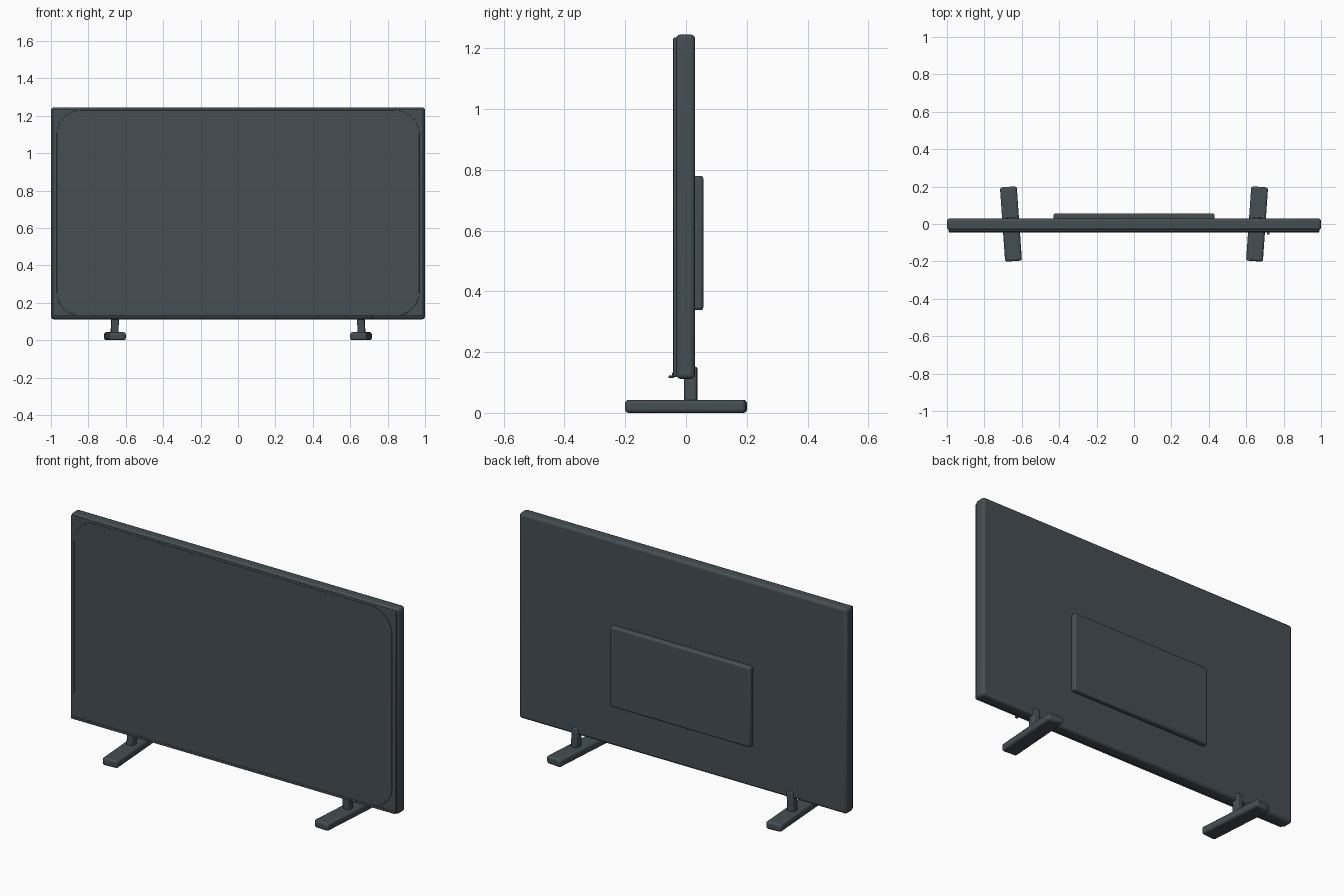
import bpy, math

if "Cube" in bpy.data.objects:
    bpy.data.objects.remove(bpy.data.objects["Cube"])

mat = bpy.data.materials.new("dark_slate")
mat.diffuse_color = (0.06, 0.077, 0.087, 1)
mat.use_nodes = True
mat.node_tree.nodes["Principled BSDF"].inputs["Base Color"].default_value = mat.diffuse_color


def finish(ob, bevel, segments=3):
    """Rounded edges, smooth shading and colour."""
    ob.data.materials.append(mat)
    if bevel:
        m = ob.modifiers.new("round", 'BEVEL')
        m.width = bevel
        m.segments = segments
        m.limit_method = 'ANGLE'
    bpy.ops.object.shade_smooth_by_angle(angle=math.radians(35))


def box(name, lo, hi, bevel=0.01, rot=(0, 0, 0)):
    """Box between two corners, turned about its centre."""
    mid = [(a + b) / 2 for a, b in zip(lo, hi)]
    bpy.ops.mesh.primitive_cube_add(size=1, location=mid)
    ob = bpy.context.object
    ob.name = name
    ob.scale = [b - a for a, b in zip(lo, hi)]
    bpy.ops.object.transform_apply(location=False, rotation=False, scale=True)
    ob.rotation_euler = rot
    finish(ob, bevel)
    return ob


def rounded_plate(name, w, h, r, y0, y1, zc, bevel):
    """Upright plate with rounded corners, facing -y."""
    pts = []
    for i, (sx, sz) in enumerate([(1, 1), (-1, 1), (-1, -1), (1, -1)]):
        for k in range(9):
            a = math.pi / 2 * (i + k / 8)
            pts.append((sx * (w - r) + r * math.cos(a), zc + sz * (h - r) + r * math.sin(a)))
    n = len(pts)
    verts = [(x, y, z) for y in (y0, y1) for x, z in pts]
    faces = [tuple(range(n)), tuple(reversed(range(n, 2 * n)))]
    faces += [(i, i + n, (i + 1) % n + n, (i + 1) % n) for i in range(n)]
    me = bpy.data.meshes.new(name)
    me.from_pydata(verts, [], faces)
    ob = bpy.data.objects.new(name, me)
    bpy.context.collection.objects.link(ob)
    bpy.ops.object.select_all(action='DESELECT')
    bpy.context.view_layer.objects.active = ob
    ob.select_set(True)
    finish(ob, bevel, 1)
    return ob


# Main housing, front bezel and display
box("housing", (-1, -0.033, 0.112), (1, 0.03, 1.245), 0.015)
box("front_bezel", (-0.992, -0.042, 0.12), (0.992, -0.028, 1.235), 0.004)
rounded_plate("display", 0.97, 0.55, 0.13, -0.0435, -0.038, 0.68, 0.001)

# Thin lip along the bottom and the indicator light
box("bottom_lip", (-0.99, -0.046, 0.118), (0.99, -0.03, 0.132), 0.003)
box("indicator_light", (0.71, -0.057, 0.115), (0.725, -0.04, 0.123), 0.002)

# Electronics cover on the back
box("rear_cover", (-0.43, 0.02, 0.338), (0.43, 0.057, 0.78), 0.01)

# Splayed feet with short posts
for side, s in (("left", -1), ("right", 1)):
    x = 0.658 * s
    box(side + "_foot", (x - 0.045, -0.199, 0), (x + 0.045, 0.199, 0.043), 0.012,
        (0, 0, math.radians(-4 * s)))
    box(side + "_post", (x - 0.02, -0.006, 0.03), (x + 0.02, 0.037, 0.152), 0.008,
        (0, math.radians(-3 * s), math.radians(-4 * s)))
